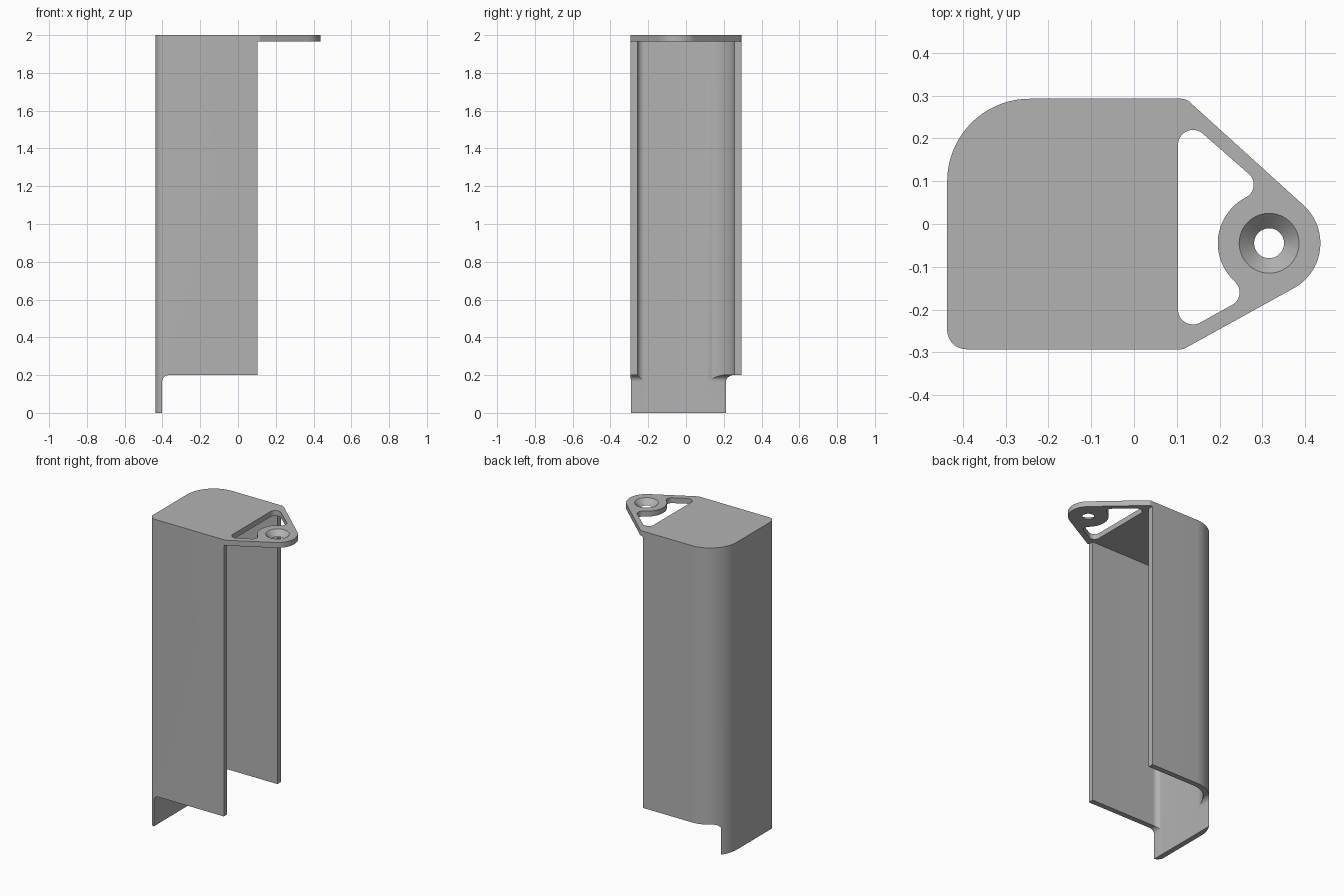
import bpy, bmesh, math

if "Cube" in bpy.data.objects:
    bpy.data.objects.remove(bpy.data.objects["Cube"], do_unlink=True)

grey = bpy.data.materials.new("plain grey")
grey.use_nodes = True
COLOR = (0.45, 0.45, 0.45, 1)
grey.diffuse_color = COLOR
grey.node_tree.nodes["Principled BSDF"].inputs["Base Color"].default_value = COLOR

HALF_W, BACK, OPEN = 0.293, -0.437, 0.103    # half width, closed side, open side
WALL, TOP, NOTCH = 0.035, 2.0, 0.2
BOSS = (0.316, -0.045)
BOSS_R = 0.12


def arc(cx, cy, r, start, end):
    """Points along an arc, angles in degrees."""
    n = max(4, round(abs(end - start) / 5))
    angles = [math.radians(start + (end - start) * i / n) for i in range(n + 1)]
    return [(cx + r * math.cos(a), cy + r * math.sin(a)) for a in angles]


def prism(name, points, low, high, upright=False):
    """Extrude an outline along z, or along y when upright (outline in x, z)."""
    bm = bmesh.new()
    place = (lambda u, v: (u, low, v)) if upright else (lambda u, v: (u, v, low))
    face = bm.faces.new([bm.verts.new(place(u, v)) for u, v in points])
    made = bmesh.ops.extrude_face_region(bm, geom=[face])["geom"]
    shift = (0, high - low, 0) if upright else (0, 0, high - low)
    bmesh.ops.translate(bm, vec=shift,
                        verts=[g for g in made if isinstance(g, bmesh.types.BMVert)])
    bmesh.ops.recalc_face_normals(bm, faces=bm.faces)
    return finish(name, bm)


def finish(name, bm):
    mesh = bpy.data.meshes.new(name)
    bm.to_mesh(mesh)
    bm.free()
    mesh.materials.append(grey)
    obj = bpy.data.objects.new(name, mesh)
    bpy.context.collection.objects.link(obj)
    return obj


def combine(obj, other, operation):
    """Apply a boolean and remove the helper."""
    other.hide_render = True
    mod = obj.modifiers.new("boolean", 'BOOLEAN')
    mod.operation, mod.object, mod.solver = operation, other, 'EXACT'
    bpy.context.view_layer.objects.active = obj
    bpy.ops.object.modifier_apply(modifier=mod.name)
    bpy.data.objects.remove(other, do_unlink=True)


# Outer corners of the closed side
big_x, big_y, big_r = -0.244, 0.1, 0.193
small_x, small_y, small_r = -0.392, -0.248, 0.045
big_corner = arc(big_x, big_y, big_r, 90, 180)
small_corner = arc(small_x, small_y, small_r, 180, 270)

# U-shaped channel wall
inner_small = arc(BACK + WALL + 0.037, -HALF_W + WALL + 0.037, 0.037, 270, 180)
inner_big = arc(big_x, big_y, big_r - WALL, 180, 90)
channel = ([(OPEN, HALF_W)] + big_corner + small_corner + [(OPEN, -HALF_W), (OPEN, -HALF_W + WALL)]
           + inner_small + inner_big + [(OPEN, HALF_W - WALL)])
body = prism("channel_bracket", channel, 0, TOP - WALL)

# Notch below the side walls leaves a tab on the closed side
tab_x, fillet = BACK + WALL + 0.0005, 0.035
notch = arc(tab_x + fillet, NOTCH - fillet, fillet, 180, 90) + [(0.5, NOTCH), (0.5, -0.1), (tab_x, -0.1)]
combine(body, prism("notch_cutter", notch, -0.5, 0.5, upright=True), 'DIFFERENCE')

# Top plate with pointed mounting ear
plate = (small_corner + arc(0.11, -0.273, 0.02, 270, 298.7) + arc(*BOSS, BOSS_R, -61.3, 48.2)
         + arc(0.11, 0.263, 0.03, 48.2, 90) + big_corner)
top_plate = prism("top_plate", plate, TOP - WALL, TOP)

# Window that wraps around the screw boss
pocket = 0.033
window = (arc(OPEN + 0.035, 0.185, 0.035, 180, 48.5) + arc(0.247, 0.092, pocket, 48.5, -63.3)
          + arc(*BOSS, BOSS_R, 116.7, 228.4)[1:-1]
          + arc(0.214, -0.16, pocket, 48.4, -61.3) + arc(OPEN + 0.035, -0.2, 0.035, -61.3, -180))
combine(top_plate, prism("window_cutter", window, TOP - 0.1, TOP + 0.1), 'DIFFERENCE')

# Countersunk screw hole
bm = bmesh.new()
bmesh.ops.create_cone(bm, cap_ends=True, segments=64, radius1=0.026, radius2=0.08, depth=0.054)
bmesh.ops.translate(bm, verts=bm.verts, vec=(*BOSS, TOP - 0.017))
combine(top_plate, finish("countersink_cutter", bm), 'DIFFERENCE')

combine(body, top_plate, 'UNION')

# Merge flat regions, then shade
bm = bmesh.new()
bm.from_mesh(body.data)
bmesh.ops.remove_doubles(bm, verts=bm.verts, dist=0.00005)
bmesh.ops.dissolve_limit(bm, angle_limit=0.005, verts=bm.verts, edges=bm.edges)
bm.to_mesh(body.data)
bm.free()
bpy.ops.object.select_all(action='DESELECT')
body.select_set(True)
bpy.context.view_layer.objects.active = body
bpy.ops.object.shade_smooth_by_angle(angle=math.radians(30))
